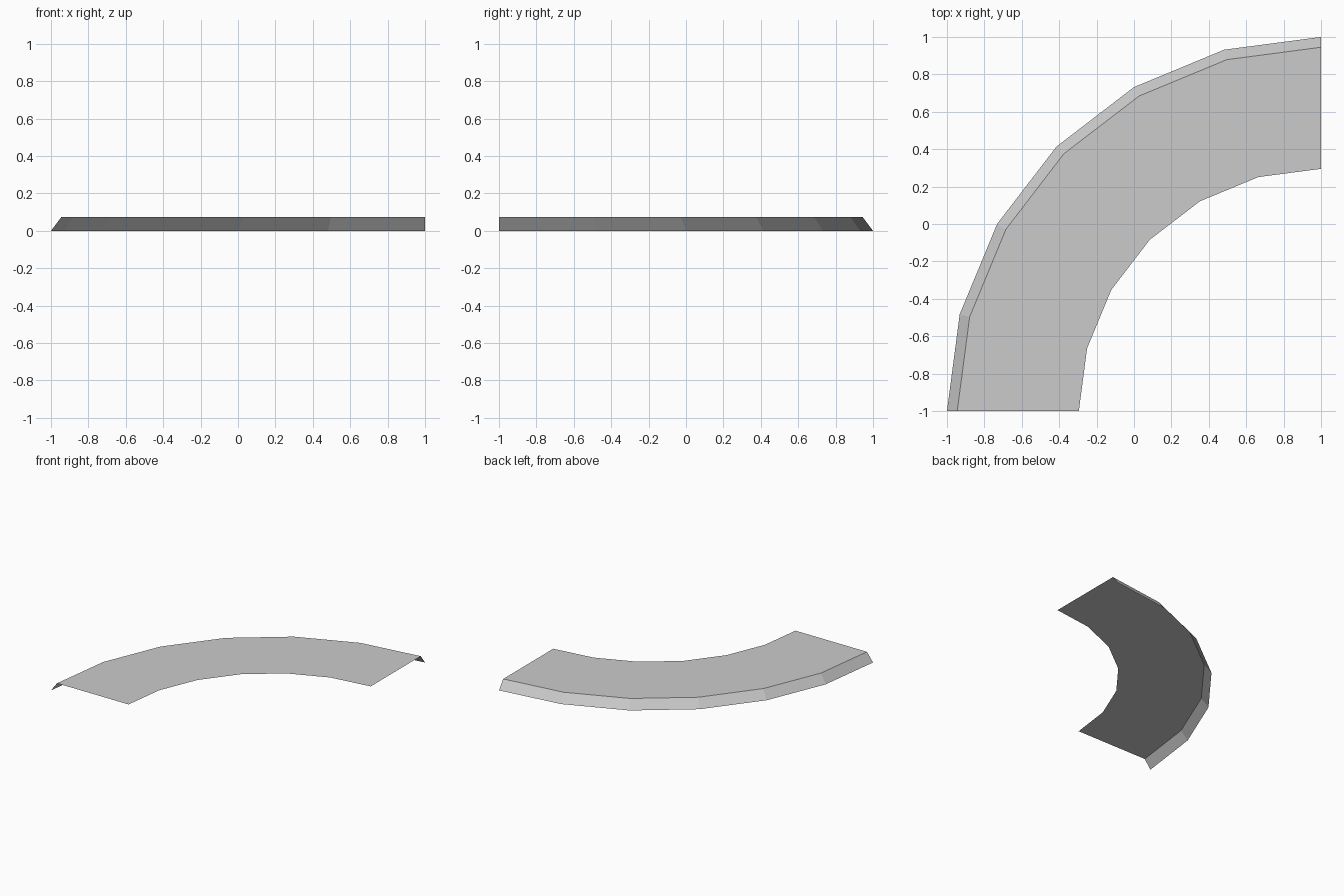
import bpy, bmesh
from math import cos, sin, radians

cube = bpy.data.objects.get("Cube")
if cube:
    bpy.data.objects.remove(cube, do_unlink=True)

# Single plain grey
grey = bpy.data.materials.new("light grey")
grey.use_nodes = True
colour = (0.6, 0.6, 0.6, 1)
grey.diffuse_color = colour
grey.node_tree.nodes["Principled BSDF"].inputs["Base Color"].default_value = colour

SEGMENTS = 6
HEIGHT = 0.073
CENTRE = (1, -1)
# Cross-section from the inner edge to the foot of the sloping skirt: radius, height
PROFILE = [(1.295, HEIGHT), (1.945, HEIGHT), (2.0, 0)]

# Sweep the open profile through a quarter turn
bm = bmesh.new()
rows = []
for i in range(SEGMENTS + 1):
    a = radians(90 * i / SEGMENTS)
    rows.append([bm.verts.new((CENTRE[0] - r * cos(a), CENTRE[1] + r * sin(a), z))
                 for r, z in PROFILE])

# Sloping skirt, one flat face per segment
for a, b in zip(rows, rows[1:]):
    bm.faces.new((a[1], a[2], b[2], b[1]))

# Flat curved top as one face
bm.faces.new([r[0] for r in rows] + [r[1] for r in reversed(rows)])

# Point the top upward and the skirt outward
for f in bm.faces:
    f.normal_update()
    if f.normal.z < 0:
        f.normal_flip()

mesh = bpy.data.meshes.new("curved_platform")
bm.to_mesh(mesh)
bm.free()
mesh.materials.append(grey)
platform = bpy.data.objects.new("curved_platform", mesh)
bpy.context.collection.objects.link(platform)
